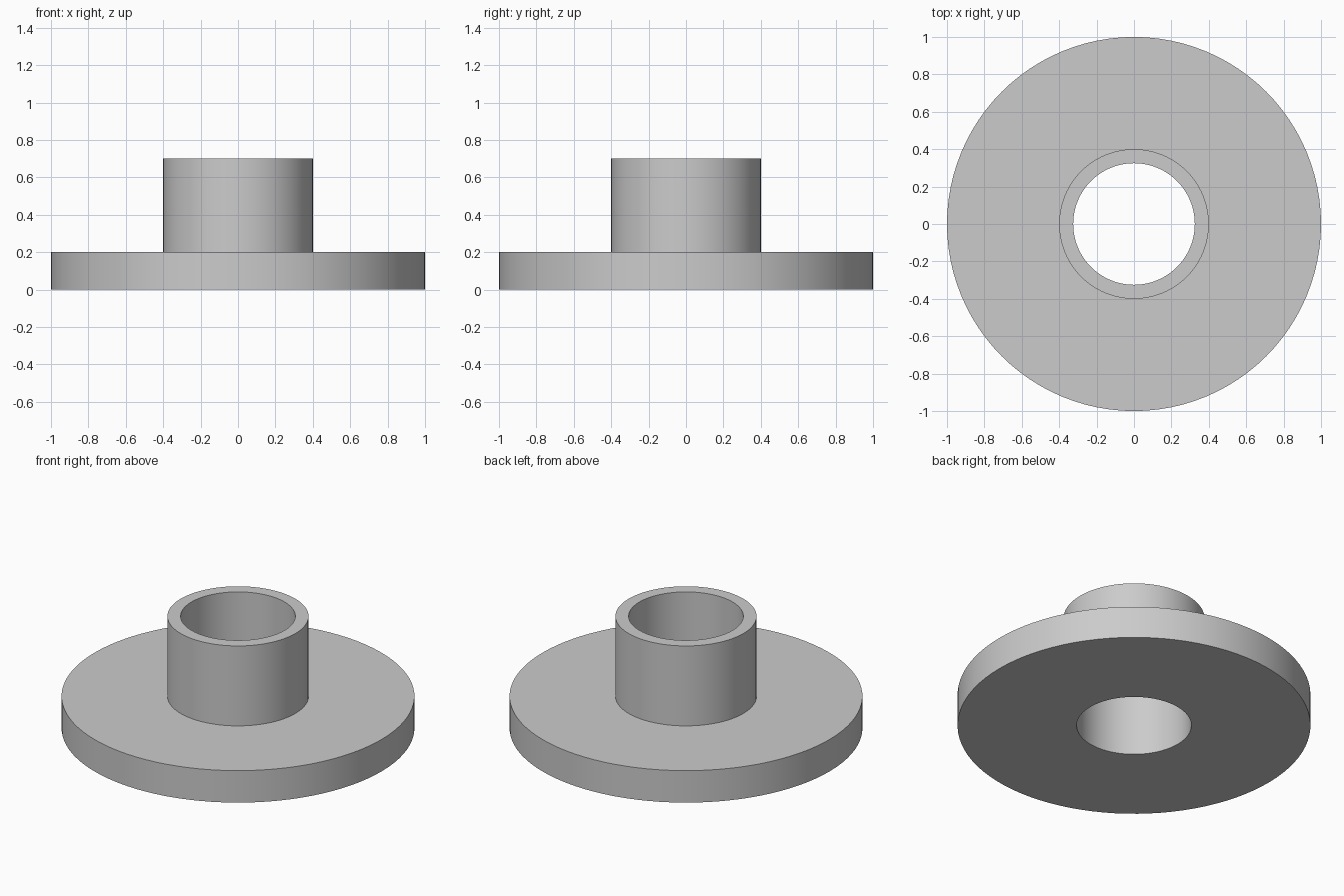
import bpy
import bmesh
import math

# Remove the default object
cube = bpy.data.objects.get("Cube")
if cube:
    bpy.data.objects.remove(cube, do_unlink=True)

SEGMENTS = 96
BORE, HUB, FLANGE = 0.325, 0.4, 1.0   # radii
FLANGE_TOP, HUB_TOP = 0.2, 0.7        # heights

# Plain grey material
grey = bpy.data.materials.new("plain_grey")
grey.use_nodes = True
colour = (0.6, 0.6, 0.6, 1)
grey.diffuse_color = colour
grey.node_tree.nodes["Principled BSDF"].inputs["Base Color"].default_value = colour


def lathe(name, profile, material):
    """Revolve a closed (radius, height) profile around z."""
    bm = bmesh.new()
    verts = [bm.verts.new((r, 0, z)) for r, z in profile]
    edges = [bm.edges.new((v, verts[(i + 1) % len(verts)])) for i, v in enumerate(verts)]
    bmesh.ops.spin(bm, geom=verts + edges, cent=(0, 0, 0), axis=(0, 0, 1),
                   angle=math.tau, steps=SEGMENTS, use_merge=True)
    bmesh.ops.remove_doubles(bm, verts=bm.verts, dist=1e-5)
    bmesh.ops.recalc_face_normals(bm, faces=bm.faces)
    mesh = bpy.data.meshes.new(name)
    bm.to_mesh(mesh)
    bm.free()
    mesh.materials.append(material)
    obj = bpy.data.objects.new(name, mesh)
    bpy.context.collection.objects.link(obj)
    return obj


# Flange and hollow hub in one turned piece
bushing = lathe("flanged_bushing", [
    (BORE, 0), (FLANGE, 0), (FLANGE, FLANGE_TOP),
    (HUB, FLANGE_TOP), (HUB, HUB_TOP), (BORE, HUB_TOP),
], grey)

# Smooth round walls, sharp rims
bpy.ops.object.select_all(action="DESELECT")
bushing.select_set(True)
bpy.context.view_layer.objects.active = bushing
bpy.ops.object.shade_smooth_by_angle(angle=math.radians(30))
